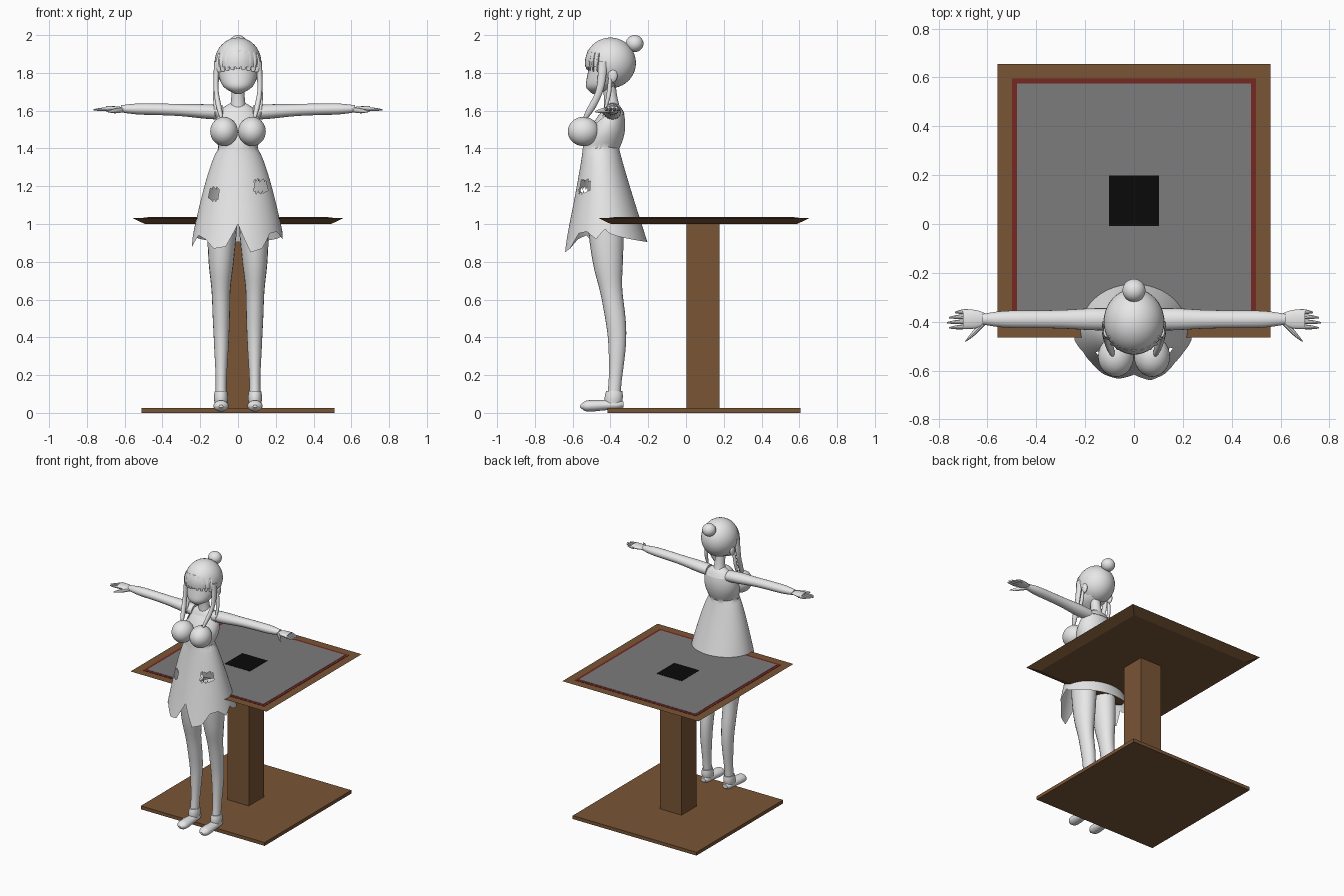
import bpy, bmesh
from math import sin, cos, radians, pi, tau
from mathutils import Vector, Matrix

if "Cube" in bpy.data.objects:
    bpy.data.objects.remove(bpy.data.objects["Cube"])


def material(name, red, green, blue):
    mat = bpy.data.materials.new(name)
    mat.use_nodes = True
    colour = (red, green, blue, 1)
    mat.diffuse_color = colour
    mat.node_tree.nodes["Principled BSDF"].inputs["Base Color"].default_value = colour
    return mat


wood = material("brown wood", .19, .09, .036)
dark_red = material("dark red", .18, .02, .016)
mid_grey = material("mid grey", .2, .2, .2)
black = material("black", .003, .003, .003)
pale_grey = material("pale grey", .8, .8, .8)


def finish(name, bm, mat, mirror=False, smooth=True):
    """Turn the bmesh into a named object, mirrored across x if asked."""
    mesh = bpy.data.meshes.new(name)
    bm.to_mesh(mesh)
    bm.free()
    mesh.materials.append(mat)
    part = bpy.data.objects.new(name, mesh)
    bpy.context.collection.objects.link(part)
    if mirror:
        part.modifiers.new("Mirror", "MIRROR")
    if smooth:
        bpy.ops.object.select_all(action="DESELECT")
        part.select_set(True)
        bpy.context.view_layer.objects.active = part
        bpy.ops.object.shade_smooth_by_angle(angle=radians(40))


def slab(name, mat, half, bottom, top, underside=1, y=.095):
    """Square block whose underside can be narrower than its top."""
    bm = bmesh.new()
    bmesh.ops.create_cube(bm, size=2)
    for v in bm.verts:
        below = v.co.z < 0
        reach = half * (underside if below else 1)
        v.co = (v.co.x * reach, y + v.co.y * reach, bottom if below else top)
    finish(name, bm, mat, smooth=False)


def smooth_curve(points, t):
    """Point on a smooth curve through evenly spaced points, t from 0 to 1."""
    last = len(points) - 1
    i = min(int(t * last), last - 1)
    f = t * last - i
    a, b = points[max(i - 1, 0)], points[i]
    c, d = points[i + 1], points[min(i + 2, last)]
    return b + (c - a) * f / 2 + (a * 2 - b * 5 + c * 4 - d) * f**2 / 2 + (b * 3 - c * 3 + d - a) * f**3 / 2


def skin(bm, loops):
    """Join neighbouring closed loops of vertices with quads."""
    return [bm.faces.new((low[j], low[j - 1], high[j - 1], high[j]))
            for low, high in zip(loops, loops[1:]) for j in range(len(low))]


def tube(name, axis, path, radii, flat=1, mirror=False, segs=20):
    """Round form along a path, with elliptic sections across the given axis."""
    bm = bmesh.new()
    path = [Vector(p) for p in path]
    count = 4 * (len(radii) - 1)
    loops = []
    for k in range(count + 1):
        centre, r = smooth_curve(path, k / count), smooth_curve(radii, k / count)
        loop = []
        for j in range(segs):
            u, v = r * cos(tau * j / segs), r * flat * sin(tau * j / segs)
            offset = {"X": (0, u, v), "Y": (u, 0, v), "Z": (u, v, 0)}[axis]
            loop.append(bm.verts.new(centre + Vector(offset)))
        loops.append(loop)
    skin(bm, loops)
    bm.faces.new(loops[0])
    bm.faces.new(loops[-1])
    bmesh.ops.recalc_face_normals(bm, faces=bm.faces)
    finish(name, bm, pale_grey, mirror)


def ball(name, centre, size, mirror=False, opening=None):
    """Ellipsoid; faces inside the optional opening are removed."""
    bm = bmesh.new()
    bmesh.ops.create_uvsphere(bm, u_segments=40, v_segments=20, radius=1,
                              matrix=Matrix.LocRotScale(Vector(centre), None, Vector(size)))
    if opening:
        removed = [f for f in bm.faces if opening(f.calc_center_median())]
        bmesh.ops.delete(bm, geom=removed, context="FACES")
    finish(name, bm, pale_grey, mirror)


# Table
slab("table_base", wood, .51, 0, .025)
slab("table_column", wood, .088, .025, 1, y=.09)
slab("table_top", wood, .56, 1, 1.032, underside=.88)
slab("table_red_border", dark_red, .5, 1.031, 1.034)
slab("table_grey_panel", mid_grey, .48, 1.031, 1.036)
slab("table_black_square", black, .103, 1.031, 1.038)


# Body outline shared by torso and dress: narrow waist, wider chest, flared skirt
WAIST = 1.4


def body_point(angle, z, scale=1):
    d = abs(z - WAIST)
    if z > WAIST:
        middle, wide, deep = .3 * d, .1 + .025 * sin(d * pi / .2), .097 + d / 5 - 2 * d * d
    else:
        middle, wide, deep = .06 * d, .1 + .24 * d**.7, .096 + .26 * d**1.1
    return Vector((scale * wide * cos(angle), middle - .45 + scale * deep * sin(angle), z))


# Torso
bm = bmesh.new()
rings = []
for k in range(13):
    z = 1.6 - k * .03
    rings.append([bm.verts.new(body_point(tau * j / 32, z, .93)) for j in range(32)])
skin(bm, rings)
bm.faces.new(rings[0])
bm.faces.new(rings[-1])
bmesh.ops.recalc_face_normals(bm, faces=bm.faces)
finish("torso", bm, pale_grey)
tube("shoulders", "Z", [(0, -.39, 1.58), (0, -.39, 1.64)], [.11, .085, .04], flat=.6)
tube("neck", "Z", [(0, -.39, 1.6), (0, -.41, 1.76)], [.045, .035, .036])
ball("bust", (.074, -.543, 1.49), (.073, .083, .077), mirror=True)


# Dress: ragged front hem, scooped neckline and torn openings
FRONT_HEM = [.97, .88, .94, .92, .87, .88, 1, .85, .87, .95, .96, .92, .98]
TEARS = [(305, 335, 1.2), (210, 230, 1.16)]


def hem_height(degrees):
    if degrees < 180:
        return .97 - .065 * sin(radians(degrees)) ** .5
    step, part = divmod((degrees - 180) / 15, 1)
    here, following = FRONT_HEM[int(step)], FRONT_HEM[int(step) + 1]
    return here + (following - here) * part


def torn(face):
    c = face.calc_center_median()
    degrees = Vector((c.x, -c.y - .44)).angle_signed(Vector((1, 0))) * -180 / pi % 360
    return any(a < degrees < b and abs(c.z - z) < .03 for a, b, z in TEARS)


bm = bmesh.new()
columns, rows = 120, 36
rings = []
for i in range(rows + 1):
    ring = []
    for j in range(columns):
        angle = tau * j / columns
        top = 1.59 - .1 * max(0, -sin(angle)) ** 2
        hem = hem_height(j * 360 / columns)
        ring.append(bm.verts.new(body_point(angle, top + (hem - top) * i / rows)))
    rings.append(ring)
skin(bm, rings)
bmesh.ops.recalc_face_normals(bm, faces=bm.faces)
bmesh.ops.delete(bm, geom=[f for f in bm.faces if torn(f)], context="FACES")
finish("dress", bm, pale_grey)

# Legs and shoes
tube("leg", "Z", [(.08, -.43, 1.1), (.09, -.41, .75), (.088, -.365, .4), (.09, -.385, .05)],
     [.075, .078, .067, .05, .045, .038, .029, .03], flat=1.2, mirror=True)
tube("shoe", "Y", [(.09, -.56, .035), (.09, -.33, .045)],
     [.01, .036, .04, .037, .034, .033, .02], flat=.75, mirror=True)
tube("shoe_cuff", "Z", [(.09, -.385, .05), (.09, -.38, .115)], [.034, .037, .033], flat=1.3, mirror=True)

# Arms and hands
tube("arm", "X", [(.08, -.39, 1.59), (.35, -.39, 1.605), (.62, -.39, 1.61)],
     [.045, .045, .038, .036, .034, .022], flat=.85, mirror=True)
tube("palm", "X", [(.6, -.39, 1.61), (.7, -.39, 1.61)], [.02, .038, .04], flat=.35, mirror=True)
for i, finger in enumerate(("index", "middle", "ring", "little")):
    y, tip = -.42 + i * .021, .765 - .008 * (i - 1) ** 2
    tube(finger + "_finger", "X", [(.68, y, 1.608), (tip, y - .005, 1.605)],
         [.01, .009, .003], mirror=True, segs=8)
tube("thumb", "X", [(.61, -.4, 1.605), (.69, -.48, 1.595)], [.014, .014, .003], mirror=True, segs=8)

# Face
tube("face", "Z", [(0, -.48, 1.688), (0, -.42, 1.8), (0, -.41, 1.91)],
     [.015, .075, .1, .107, .105, .09], flat=.95, segs=32)
tube("nose", "Z", [(0, -.51, 1.75), (0, -.51, 1.79)], [.003, .01, .003])
tube("mouth", "X", [(-.02, -.5, 1.727), (0, -.51, 1.725), (.02, -.5, 1.727)], [.002, .005, .002], flat=.4)
tube("closed_eyelid", "X", [(.025, -.51, 1.79), (.05, -.5, 1.785), (.085, -.475, 1.795)],
     [.003, .006, .003], mirror=True, segs=8)
ball("ear", (.11, -.388, 1.785), (.014, .025, .036), mirror=True)

# Hair: cap open over the face, fringe, bun and hanging locks
ball("hair_cap", (0, -.4, 1.853), (.124, .135, .134),
     opening=lambda c: c.z < 1.84 and c.y < -.44 or c.z < 1.75 and c.y < -.38)
ball("hair_bun", (0, -.272, 1.955), (.047, .047, .045))
for k in range(-4, 5):
    outward = Vector((.118 * sin(k / 4), -.125 * cos(k / 4), 0))
    crown = Vector((0, -.4, 1.82 - .004 * abs(k)))
    lift = Vector((0, 0, .05))
    tube("fringe_strand", "Z", [crown + outward, crown + outward + lift, crown + outward * .9 + lift * 2],
         [.009, .018, .016], flat=.45, segs=8)
tube("side_lock", "Z", [(.11, -.44, 1.86), (.115, -.46, 1.7), (.08, -.55, 1.53)],
     [.016, .015, .013, .014, .003], flat=1.5, mirror=True)
tube("rear_lock", "Z", [(.11, -.4, 1.79), (.12, -.41, 1.68), (.12, -.44, 1.57)],
     [.009, .012, .002], mirror=True)
